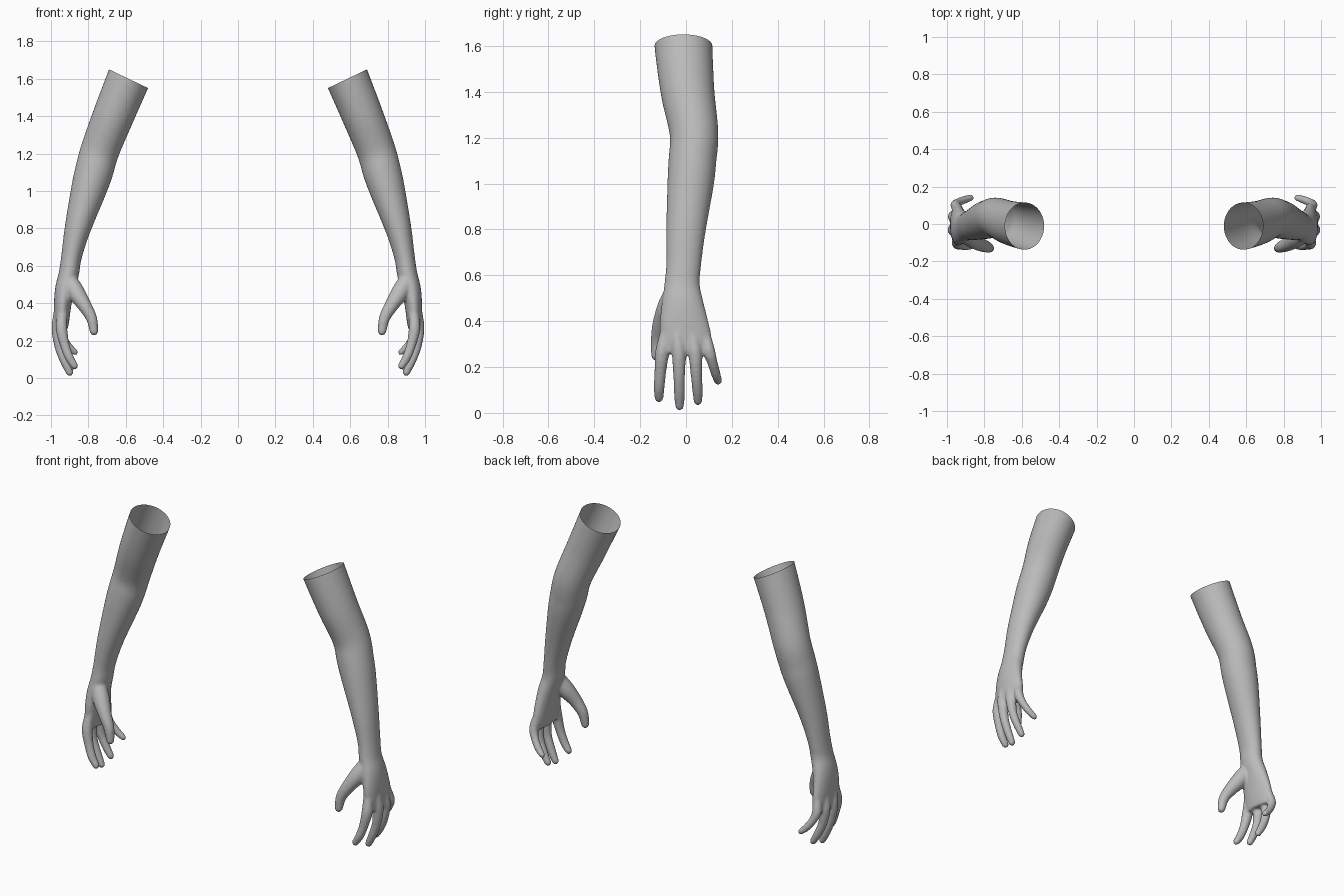
import bpy, bmesh, math
from mathutils import Vector

if "Cube" in bpy.data.objects:
    bpy.data.objects.remove(bpy.data.objects["Cube"])

grey = bpy.data.materials.new("plain grey")
grey.diffuse_color = (0.5, 0.5, 0.5, 1)
grey.use_nodes = True
grey.node_tree.nodes["Principled BSDF"].inputs["Base Color"].default_value = grey.diffuse_color


def tube(bm, path, sides=32, dome=False):
    """Closed loft through (x, y, z, half depth in xz plane, half width in y)."""
    pts = [Vector(p[:3]) for p in path]
    sizes = [(p[3], p[-1]) for p in path]
    if dome:  # rounded fingertip
        end, (a, b) = pts[-1], sizes[-1]
        d = (pts[-1] - pts[-2]).normalized()
        for ang in (30, 55, 75):
            t = math.radians(ang)
            pts.append(end + d * a * math.sin(t))
            sizes.append((a * math.cos(t), b * math.cos(t)))
    rings = []
    for i, (c, (a, b)) in enumerate(zip(pts, sizes)):
        t = (pts[min(i + 1, len(pts) - 1)] - pts[max(i - 1, 0)]).normalized()
        u = Vector((0, 1, 0)).cross(t).normalized()
        v = t.cross(u)
        rings.append([bm.verts.new(c + u * a * math.cos(k * math.tau / sides)
                                   + v * b * math.sin(k * math.tau / sides))
                      for k in range(sides)])
    for r, s in zip(rings, rings[1:]):
        for k in range(sides):
            j = (k + 1) % sides
            bm.faces.new((r[k], r[j], s[j], s[k]))
    bm.faces.new(rings[0][::-1])
    bm.faces.new(rings[-1])


def refine(path, n=5):
    """Catmull-Rom subdivision of a path."""
    p = [Vector(q) for q in path]
    p = [2 * p[0] - p[1]] + p + [2 * p[-1] - p[-2]]
    out = []
    for a, b, c, d in zip(p, p[1:], p[2:], p[3:]):
        for k in range(n):
            t = k / n
            out.append(0.5 * (2 * b + (c - a) * t + (2 * a - 5 * b + 4 * c - d) * t * t
                              + (3 * b - a - 3 * c + d) * t ** 3))
    return out + [p[-2]]


bm = bmesh.new()

# Upper arm, elbow, forearm, wrist and palm
limb = [(.535, -.015, 1.72, .118, .128), (.585, -.011, 1.60, .116, .126),
        (.667, .007, 1.40, .110, .117), (.737, .035, 1.22, .104, .106),
        (.771, .028, 1.10, .102, .104), (.800, .020, 1.00, .094, .101),
        (.857, .000, .80, .070, .086), (.890, -.010, .65, .055, .076),
        (.904, -.017, .56, .054, .077), (.925, -.015, .48, .052, .091),
        (.937, -.010, .40, .047, .105), (.943, .000, .31, .041, .114),
        (.945, .000, .26, .034, .105)]
tube(bm, refine(limb), 48)

# Fingers, each with its hand bone, knuckle and curled joints
fingers = [
    [(.925, -.05, .50), (.940, -.088, .34), (.943, -.104, .26), (.927, -.112, .18), (.902, -.117, .11), (.874, -.118, .065)],
    [(.930, -.02, .50), (.960, -.035, .34), (.966, -.031, .26), (.956, -.030, .17), (.928, -.029, .09), (.900, -.028, .030)],
    [(.930, .00, .50), (.957, .028, .34), (.965, .040, .26), (.952, .045, .17), (.922, .050, .10), (.894, .052, .052)],
    [(.925, .02, .50), (.940, .078, .35), (.954, .100, .27), (.940, .115, .22), (.906, .130, .17), (.872, .140, .138)]]
radii = (.026, .028, .031, .026, .024, .020)
for path, scale in zip(fingers, (1, 1, .97, .88)):
    tube(bm, refine([(*p, r * scale) for p, r in zip(path, radii)]), 20, True)

# Thumb with its fleshy base
tube(bm, refine([(.905, -.050, .53, .042), (.868, -.078, .46, .048), (.822, -.108, .39, .038),
                 (.783, -.124, .32, .030), (.770, -.130, .25, .023)]), 20, True)

# Fuse the parts into one smooth skin
raw = bpy.data.meshes.new("arm")
bm.to_mesh(raw)
bm.free()
arm = bpy.data.objects.new("right_arm", raw)
bpy.context.collection.objects.link(arm)
remesh = arm.modifiers.new("fuse", 'REMESH')
remesh.mode = 'VOXEL'
remesh.voxel_size = .007
smooth = arm.modifiers.new("soften", 'SMOOTH')
smooth.factor, smooth.iterations = .5, 9
skin = bpy.data.meshes.new_from_object(arm.evaluated_get(bpy.context.evaluated_depsgraph_get()))
arm.modifiers.clear()

# Slice the shoulder end open
bm = bmesh.new()
bm.from_mesh(skin)
bmesh.ops.bisect_plane(bm, geom=bm.verts[:] + bm.edges[:] + bm.faces[:],
                       plane_co=(.585, 0, 1.60), plane_no=(-.43, 0, .9), clear_outer=True)
for f in bm.faces:
    f.smooth = True
bm.to_mesh(skin)

# Mirrored left arm
mirrored = skin.copy()
for v in bm.verts:
    v.co.x *= -1
bmesh.ops.reverse_faces(bm, faces=bm.faces[:])
bm.to_mesh(mirrored)
bm.free()
arm.data = skin
left = bpy.data.objects.new("left_arm", mirrored)
bpy.context.collection.objects.link(left)
for ob in (arm, left):
    ob.data.materials.clear()
    ob.data.materials.append(grey)
